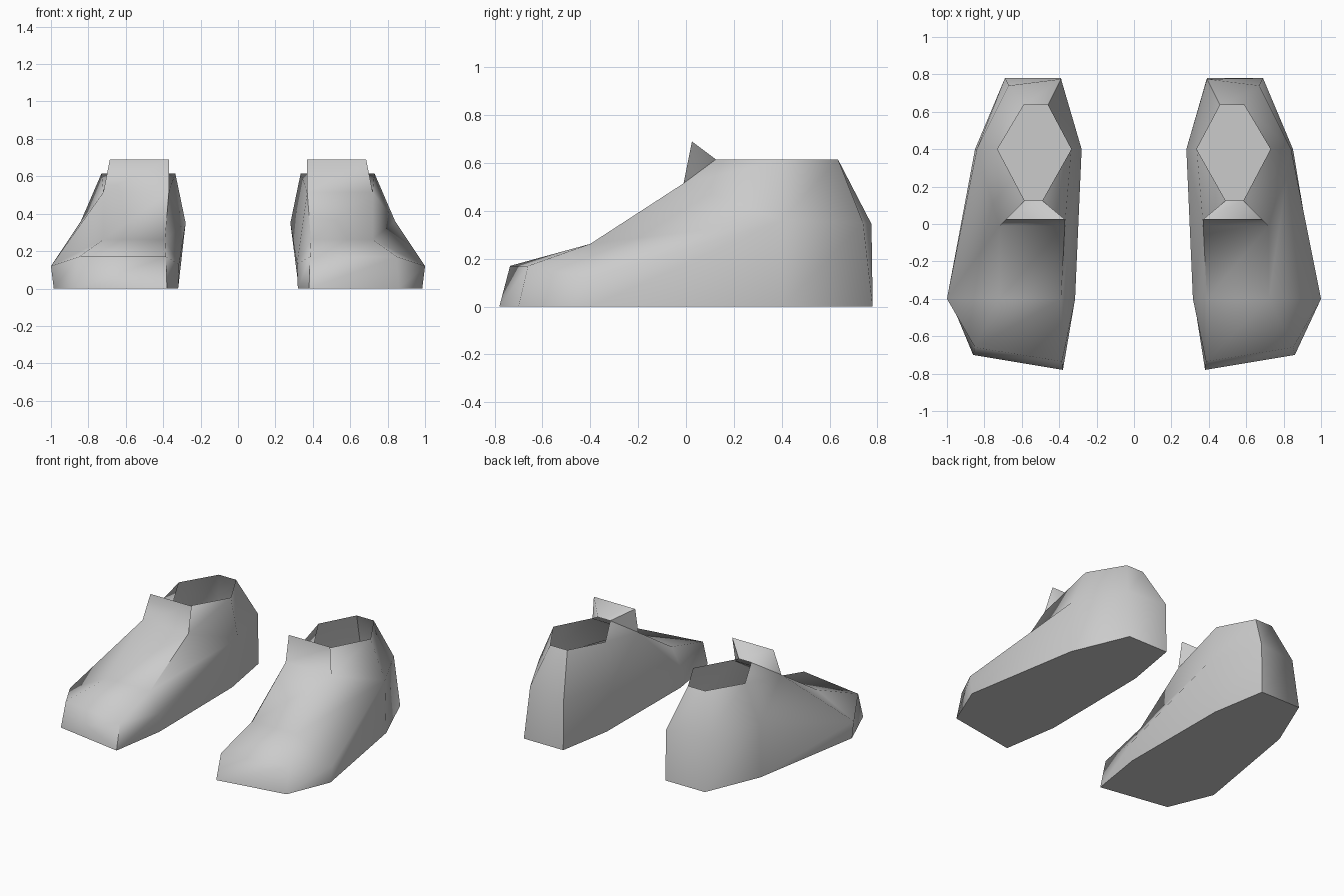
import bpy
import bmesh
import math

cube = bpy.data.objects.get("Cube")
if cube:
    bpy.data.objects.remove(cube, do_unlink=True)

grey = bpy.data.materials.new("shoe grey")
grey.use_nodes = True
colour = (0.6, 0.6, 0.6, 1)
grey.diffuse_color = colour
grey.node_tree.nodes["Principled BSDF"].inputs["Base Color"].default_value = colour

# Outline of the sole, counter-clockwise seen from above
sole = [(.38, -.78, 0), (.86, -.7, 0), (.985, -.4, 0), (.85, .4, 0),
        (.69, .78, 0), (.39, .78, 0), (.325, .4, 0), (.32, -.4, 0)]

# Widest line around the upper, matching the sole point for point
side_names = ["toe_in", "toe_out", "ball_out", "mid_out",
              "heel_out", "heel_in", "mid_in", "ball_in"]
side = [(.385, -.735, .17), (.85, -.66, .17), (1, -.4, .12), (.84, .4, .36),
        (.67, .74, .35), (.39, .775, .345), (.28, .4, .35), (.315, -.4, .13)]

# Instep, tongue and ankle opening
top = {
    "step_in": (.39, -.4, .262), "step_out": (.72, -.4, .262),
    "throat_in": (.37, -.01, .515), "throat_out": (.72, -.01, .515),
    "tongue_in": (.37, .025, .69), "tongue_out": (.685, .025, .69),
    "rim_front_in": (.49, .125, .615), "rim_front_out": (.585, .125, .615),
    "rim_in": (.335, .4, .615), "rim_out": (.73, .4, .615),
    "rim_back_in": (.46, .635, .615), "rim_back_out": (.59, .635, .615),
}

# Panels of the upper, by the names of their corners
panels = [
    "toe_in toe_out step_out step_in",
    "toe_out ball_out step_out",
    "toe_in step_in ball_in",
    "step_in step_out throat_out throat_in",
    "step_out ball_out mid_out throat_out",
    "ball_in step_in throat_in mid_in",
    "throat_out mid_out rim_out",
    "throat_out rim_out rim_front_out",
    "throat_in rim_in mid_in",
    "throat_in rim_front_in rim_in",
    "mid_out heel_out rim_back_out rim_out",
    "heel_out heel_in rim_back_in rim_back_out",
    "heel_in mid_in rim_in rim_back_in",
    "throat_in throat_out tongue_out tongue_in",
    "throat_out rim_front_out tongue_out",
    "throat_in tongue_in rim_front_in",
    "tongue_in tongue_out rim_front_out rim_front_in",
]


def build_shoe(name, sign):
    bm = bmesh.new()

    def vert(p):
        return bm.verts.new((sign * p[0], p[1], p[2]))

    base = [vert(p) for p in sole]
    points = {n: vert(p) for n, p in zip(side_names, side)}
    ring = list(points.values())
    points.update({n: vert(p) for n, p in top.items()})

    # Sole, side wall and upper
    faces = [base[::-1]]
    for i in range(len(base)):
        j = (i + 1) % len(base)
        faces.append([base[i], base[j], ring[j], ring[i]])
    faces += [[points[n] for n in panel.split()] for panel in panels]
    for f in faces:
        bm.faces.new(f if sign > 0 else f[::-1])

    mesh = bpy.data.meshes.new(name)
    bm.to_mesh(mesh)
    bm.free()
    mesh.materials.append(grey)
    shoe = bpy.data.objects.new(name, mesh)
    bpy.context.collection.objects.link(shoe)
    bpy.ops.object.select_all(action="DESELECT")
    shoe.select_set(True)
    bpy.context.view_layer.objects.active = shoe
    bpy.ops.object.shade_smooth_by_angle(angle=math.radians(65))


build_shoe("left_shoe", 1)
build_shoe("right_shoe", -1)
